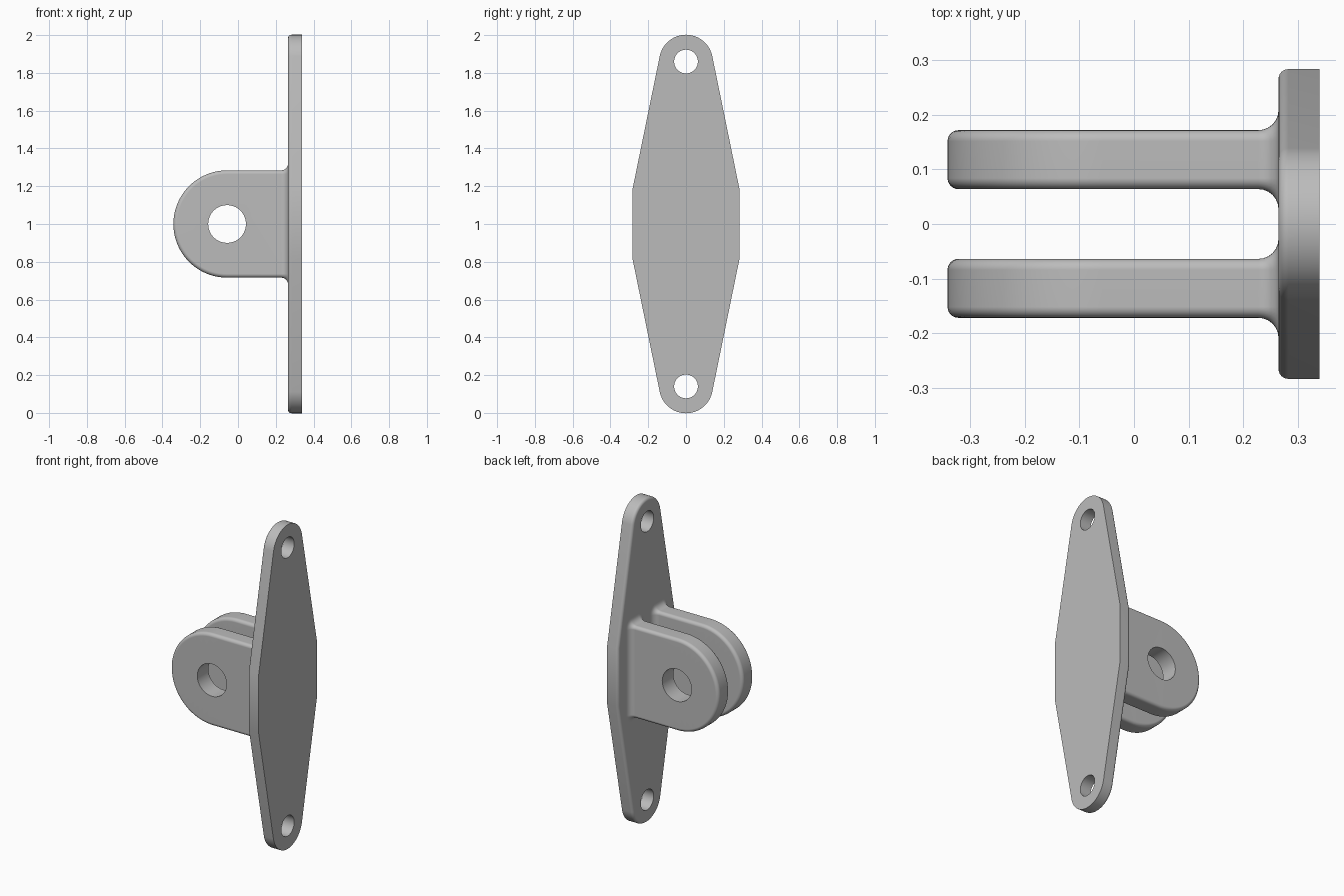
import bpy, bmesh
from math import sin, cos, pi, atan2, acos, hypot, tan
from mathutils import Vector

cube = bpy.data.objects.get("Cube")
if cube:
    bpy.data.objects.remove(cube, do_unlink=True)

MID = 1.0                         # height of the bracket's centre line
PLATE_FRONT, PLATE_BACK = 0.265, 0.34
STEPS = 6                         # segments in each rounded edge

steel = bpy.data.materials.new("plain grey")
steel.use_nodes = True
GREY = (0.5, 0.5, 0.5, 1)
steel.diffuse_color = GREY
steel.node_tree.nodes["Principled BSDF"].inputs["Base Color"].default_value = GREY


def ring(bm, points):
    return [bm.verts.new(p) for p in points]


def bridge(bm, a, b, closed):
    n = len(a)
    for i in range(n if closed else n - 1):
        j = (i + 1) % n
        bm.faces.new((a[i], a[j], b[j], b[i]))


def loop_edges(bm, verts):
    pairs = zip(verts, verts[1:] + verts[:1])
    return [bm.edges.get(p) or bm.edges.new(p) for p in pairs]


def cap(bm, outline, holes, normal):
    """Flat face bounded by an outline and pierced by holes."""
    edges = loop_edges(bm, outline)
    for hole in holes:
        edges += loop_edges(bm, hole)
    bmesh.ops.triangle_fill(bm, edges=edges, use_beauty=True, normal=normal)


def finish(bm, name):
    bmesh.ops.recalc_face_normals(bm, faces=bm.faces)
    mesh = bpy.data.meshes.new(name)
    bm.to_mesh(mesh)
    bm.free()
    mesh.materials.append(steel)
    obj = bpy.data.objects.new(name, mesh)
    bpy.context.collection.objects.link(obj)
    bpy.ops.object.select_all(action="DESELECT")
    obj.select_set(True)
    bpy.context.view_layer.objects.active = obj
    bpy.ops.object.shade_smooth_by_angle(angle=pi / 6)
    weighted = obj.modifiers.new("clean shading", "WEIGHTED_NORMAL")
    weighted.keep_sharp = True


# Mounting plate: tapered diamond with round ends and two bolt holes
def plate_outline(inset):
    end_z, end_r, waist_y, waist_z = 0.86, 0.142, 0.284, 0.18
    dz = end_z - waist_z
    a = acos(end_r / hypot(waist_y, dz)) - atan2(dz, waist_y)
    r = end_r - inset
    half = [(waist_y - inset, waist_z - inset * tan(a / 2))]
    for i in range(25):
        t = a + (pi - 2 * a) * i / 24
        half.append((r * cos(t), end_z + r * sin(t)))
    half.append((-half[0][0], half[0][1]))
    return half + [(-y, -z) for y, z in half]


def build_plate():
    bm = bmesh.new()
    soft = 0.018
    stations = [(PLATE_BACK, 0)]
    for i in range(STEPS + 1):
        t = pi / 2 * i / STEPS
        stations.append((PLATE_FRONT + soft * (1 - sin(t)), soft * (1 - cos(t))))
    rings = [ring(bm, [(x, y, MID + z) for y, z in plate_outline(d)]) for x, d in stations]
    for a, b in zip(rings, rings[1:]):
        bridge(bm, a, b, True)
    holes = {PLATE_BACK: [], PLATE_FRONT: []}
    for z in (0.14, 1.86):
        for x in holes:
            angles = [2 * pi * i / 32 for i in range(32)]
            holes[x].append(ring(bm, [(x, 0.063 * cos(t), z + 0.063 * sin(t)) for t in angles]))
        bridge(bm, holes[PLATE_BACK][-1], holes[PLATE_FRONT][-1], True)
    cap(bm, rings[0], holes[PLATE_BACK], Vector((1, 0, 0)))
    cap(bm, rings[-1], holes[PLATE_FRONT], Vector((-1, 0, 0)))
    finish(bm, "mounting_plate")


# Clevis lug: round-nosed slab with a pin hole, soft rim and flared root
def build_lug(name, yc):
    bm = bmesh.new()
    half, radius, soft, flare = 0.054, 0.284, 0.02, 0.037
    nose_x, root_x = -0.058, PLATE_FRONT - flare

    def corner(extra):
        """Half cross-section of the rim as (y, height) pairs."""
        r = soft + extra
        quarter = [pi / 2 * i / STEPS for i in range(STEPS + 1)]
        side = [(half - soft + r * sin(t), radius - soft + r * cos(t)) for t in quarter]
        return [(-y, h) for y, h in reversed(side)] + side

    rows = []
    for y, h in corner(0):
        pts = [(root_x, yc + y, MID + h)]
        for i in range(41):
            t = pi / 2 + pi * i / 40
            pts.append((nose_x + h * cos(t), yc + y, MID + h * sin(t)))
        pts.append((root_x, yc + y, MID - h))
        rows.append(ring(bm, pts))
    for a, b in zip(rows, rows[1:]):
        bridge(bm, a, b, False)

    # flared root blending into the plate
    last = [r[0] for r in rows] + [r[-1] for r in reversed(rows)]
    for i in range(1, STEPS + 1):
        u = pi / 2 * i / STEPS
        section = corner(flare * (1 - cos(u)))
        x = root_x + flare * sin(u)
        new = ring(bm, [(x, yc + y, MID + h) for y, h in section]
                   + [(x, yc + y, MID - h) for y, h in reversed(section)])
        bridge(bm, last, new, True)
        last = new

    # pin hole and side faces
    holes = []
    for s in (-1, 1):
        angles = [2 * pi * i / 40 for i in range(40)]
        holes.append(ring(bm, [(nose_x + 0.1 * cos(t), yc + s * half, MID + 0.1 * sin(t))
                               for t in angles]))
    bridge(bm, holes[0], holes[1], True)
    cap(bm, rows[0], [holes[0]], Vector((0, -1, 0)))
    cap(bm, rows[-1], [holes[1]], Vector((0, 1, 0)))
    finish(bm, name)


build_plate()
for lug_name, lug_y in (("front_lug", -0.118), ("back_lug", 0.118)):
    build_lug(lug_name, lug_y)
